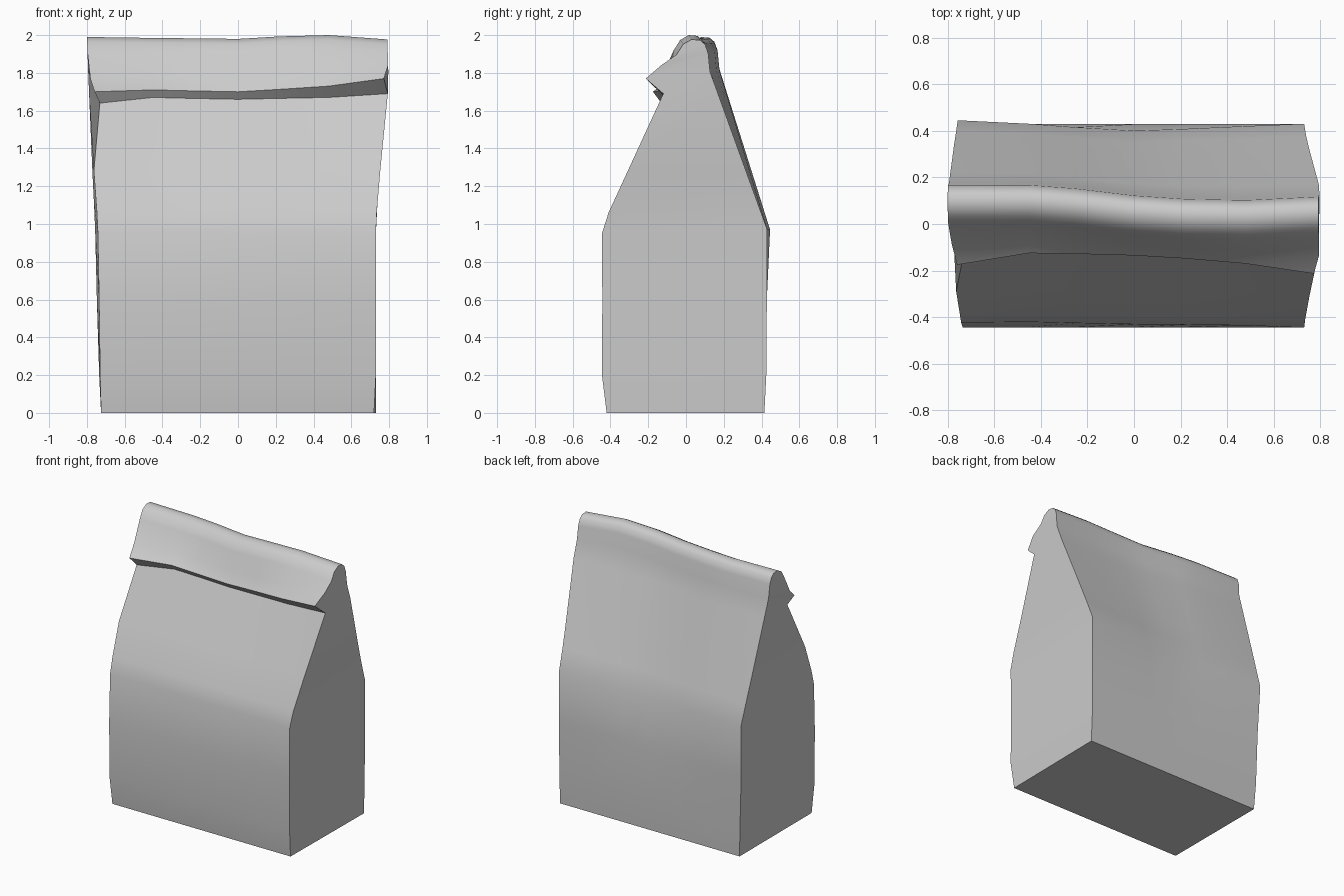
import bpy, bmesh
from math import radians

old = bpy.data.objects.get("Cube")
if old:
    bpy.data.objects.remove(old)

paper = bpy.data.materials.new("grey_paper")
paper.use_nodes = True
GREY = (0.6, 0.6, 0.6, 1)
paper.diffuse_color = GREY
paper.node_tree.nodes["Principled BSDF"].inputs["Base Color"].default_value = GREY


def lookup(table, z):
    """Piecewise linear lookup of (height, value) pairs."""
    for (z0, v0), (z1, v1) in zip(table, table[1:]):
        if z <= z1:
            return v0 + (v1 - v0) * (z - z0) / (z1 - z0)
    return table[-1][1]


# Half widths of the two ends by height
right_end = [(0, .725), (.3, .74), (1, .757), (1.3, .772), (1.8, .793), (2, .80)]
left_end = [(0, .73), (1, .73), (1.2, .745), (1.69, .793), (1.8, .796), (2, .79)]
# How far single front points of an end are pinched inwards
right_pinch = {1: .005, 2: .012, 3: .014, 4: .013, 5: .008, 6: .055, 7: .03, 8: .01}
left_pinch = {0: .01, 7: .023}


def profile(ridge, top, tip_y, tip_z, crease_y, crease_z, belly, back):
    """Section of the bag: front with folded flap, rolled top, back."""
    front_line = [(1.06, belly + .035), (crease_z, crease_y)]
    front = [(-.42, 0), (-.445, .2), (-.443, .6), (belly, .95)]
    front += [(lookup(front_line, z), z) for z in (1.06, 1.28, crease_z)]
    flap = [(tip_y, tip_z), ((tip_y + ridge - .1) / 2, tip_z + .07)]
    roll = [(ridge + dy, top - drop) for dy, drop in (
        (-.1, .08), (-.065, .025), (-.02, 0), (.025, .004),
        (.05, .025), (.067, .07), (.077, .17))]
    rear_line = [(.97, back), (top - .17, ridge + .077)]
    rear = [(lookup(rear_line, z), z) for z in (1.69, 1.28, 1.12, .97)]
    return front + flap + roll + rear + [(.428, .6), (.425, .2), (.415, 0)]


# Stations along the bag:
# x, ridge y, top z, flap tip y and z, crease y and z, front and back at z = 1
stations = [
    (-1, .10, 1.99, -.175, 1.70, -.13, 1.64, -.423, .445),
    (-.45, .10, 1.985, -.125, 1.71, -.095, 1.67, -.42, .43),
    (-.25, .085, 1.983, -.128, 1.705, -.095, 1.665, -.425, .415),
    (0, .055, 1.98, -.135, 1.70, -.1, 1.66, -.43, .40),
    (.22, .04, 1.993, -.148, 1.713, -.105, 1.665, -.432, .408),
    (.48, .035, 2.0, -.17, 1.73, -.11, 1.67, -.435, .42),
    (1, .05, 1.977, -.213, 1.77, -.12, 1.69, -.445, .43),
]

# Loft the sections into one closed paper bag
bm = bmesh.new()
rings = []
for x, *shape in stations:
    ring = []
    for i, (y, z) in enumerate(profile(*shape)):
        px = x
        if x == -1:
            px = right_pinch.get(i, 0) - lookup(right_end, z)
        elif x == 1:
            px = lookup(left_end, z) - left_pinch.get(i, 0)
        ring.append(bm.verts.new((px, y, z)))
    rings.append(ring)

count = len(rings[0])
for a, b in zip(rings, rings[1:]):
    for i in range(count):
        j = (i + 1) % count
        bm.faces.new((a[i], b[i], b[j], a[j]))

# Close each end with strips from the front edge to the back edge
half = count // 2
for ring in (rings[0], rings[-1]):
    for i in range(half - 1):
        bm.faces.new((ring[i], ring[i + 1], ring[-i - 2], ring[-i - 1]))
    bm.faces.new(ring[half - 1:half + 2])
bmesh.ops.recalc_face_normals(bm, faces=bm.faces)

mesh = bpy.data.meshes.new("paper_bag")
bm.to_mesh(mesh)
bm.free()
mesh.materials.append(paper)
bag = bpy.data.objects.new("paper_bag", mesh)
bpy.context.collection.objects.link(bag)

# Soft paper bends, crisp folds
bpy.context.view_layer.objects.active = bag
bag.select_set(True)
bpy.ops.object.shade_smooth_by_angle(angle=radians(45))
